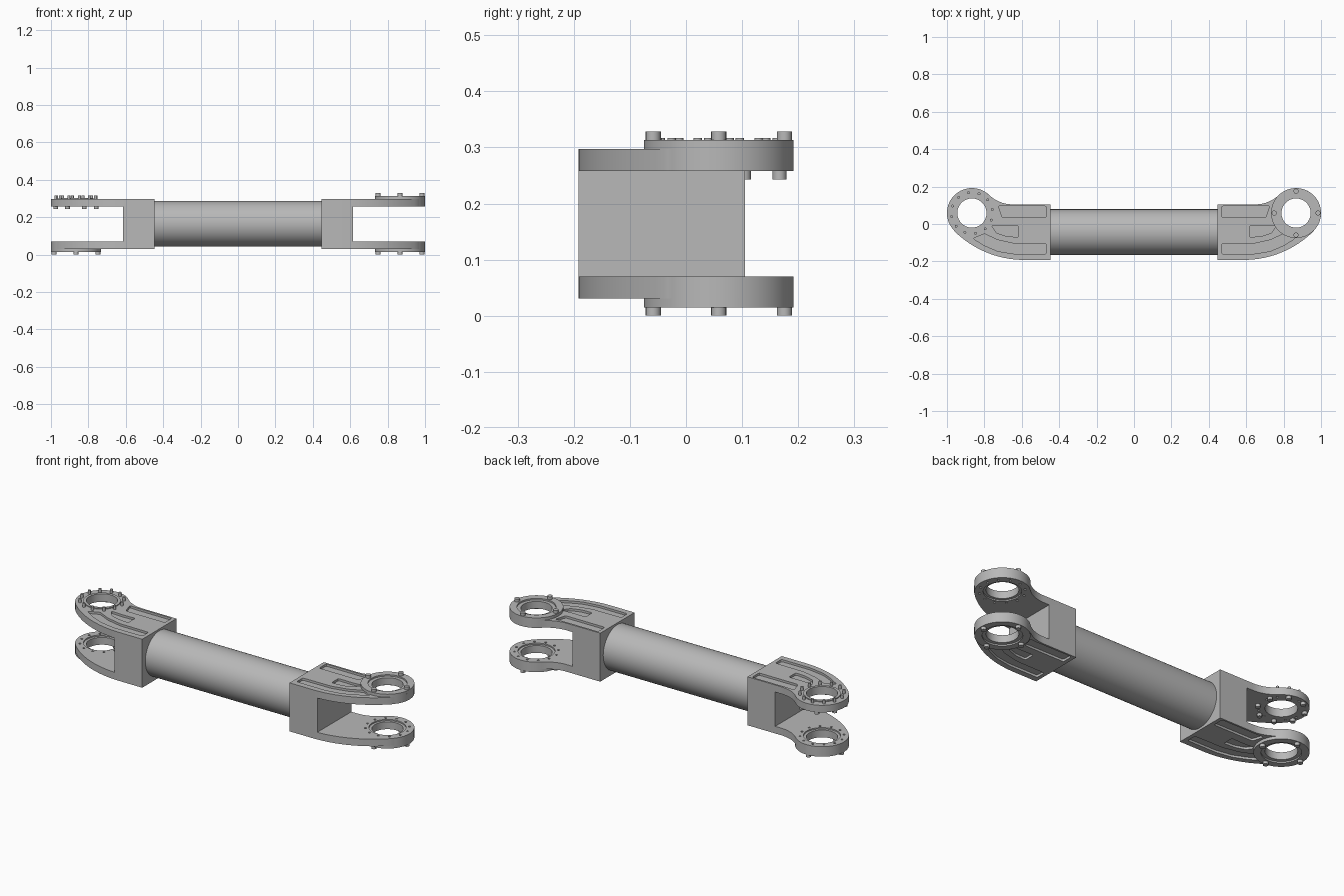
import bpy, bmesh
from math import pi, cos, sin, radians

cube = bpy.data.objects.get("Cube")
if cube:
    bpy.data.objects.remove(cube, do_unlink=True)

grey = bpy.data.materials.new("machined_grey")
grey.use_nodes = True
COLOR = (0.48, 0.48, 0.48, 1)
grey.diffuse_color = COLOR
grey.node_tree.nodes["Principled BSDF"].inputs["Base Color"].default_value = COLOR

# Main dimensions
LOW, HIGH = 0.031, 0.297            # outer faces of the fork plates
GAP_LOW, GAP_HIGH = 0.07, 0.258     # inner faces of the fork plates
EYE_X, EYE_Y, EYE_R = 0.8665, 0.0585, 0.1335
AXIS_Y, AXIS_Z = -0.043, 0.165
FACE_X, GAP_X = 0.447, 0.615


def make_object(name, bm):
    bmesh.ops.recalc_face_normals(bm, faces=bm.faces)
    mesh = bpy.data.meshes.new(name)
    bm.to_mesh(mesh)
    bm.free()
    mesh.materials.append(grey)
    ob = bpy.data.objects.new(name, mesh)
    bpy.context.collection.objects.link(ob)
    return ob


def smooth(ob):
    bpy.ops.object.select_all(action='DESELECT')
    ob.select_set(True)
    bpy.context.view_layer.objects.active = ob
    bpy.ops.object.shade_smooth_by_angle(angle=radians(30))


def arc(cx, cy, r, a0, a1, n):
    return [(cx + r * cos(radians(a0 + (a1 - a0) * i / n)),
             cy + r * sin(radians(a0 + (a1 - a0) * i / n))) for i in range(n + 1)]


def prism(bm, points, z0, z1, rounding=0):
    """Extrude an outline along z, optionally rounding its corners."""
    part = bmesh.new()
    face = part.faces.new([part.verts.new((x, y, z0)) for x, y in points])
    if rounding:
        bmesh.ops.bevel(part, geom=part.verts[:], offset=rounding, segments=3,
                        affect='VERTICES', profile=0.5)
        face = part.faces[:][0]
    ext = bmesh.ops.extrude_face_region(part, geom=[face])["geom"]
    bmesh.ops.translate(part, vec=(0, 0, z1 - z0),
                        verts=[v for v in ext if isinstance(v, bmesh.types.BMVert)])
    bmesh.ops.recalc_face_normals(part, faces=part.faces)
    temp = bpy.data.meshes.new("temp")
    part.to_mesh(temp)
    part.free()
    bm.from_mesh(temp)
    bpy.data.meshes.remove(temp)


def disc(x, y, r, n):
    return arc(x, y, r, 0, 360 * (n - 1) / n, n - 1)


def cut(ob, fill):
    """Subtract the shape made by fill(bm)."""
    bm = bmesh.new()
    fill(bm)
    cutter = make_object("cutter", bm)
    cutter.hide_render = True
    mod = ob.modifiers.new("cut", 'BOOLEAN')
    mod.operation, mod.solver, mod.object = 'DIFFERENCE', 'EXACT', cutter
    bpy.context.view_layer.objects.active = ob
    bpy.ops.object.modifier_apply(modifier=mod.name)
    bpy.data.objects.remove(cutter, do_unlink=True)


def lathe(name, profile, x, y, n=64):
    """Closed ring turned around a vertical axis from (radius, z) points."""
    bm = bmesh.new()
    rings = [[bm.verts.new((x + r * cos(2 * pi * i / n), y + r * sin(2 * pi * i / n), z))
              for i in range(n)] for r, z in profile]
    for a, b in zip(rings, rings[1:] + rings[:1]):
        for i in range(n):
            j = (i + 1) % n
            bm.faces.new((a[i], a[j], b[j], b[i]))
    ob = make_object(name, bm)
    smooth(ob)
    return ob


def studs(name, x, radius, size, count, offset, z0, z1):
    bm = bmesh.new()
    for i in range(count):
        a = radians(offset) + 2 * pi * i / count
        prism(bm, disc(x + radius * cos(a), EYE_Y + radius * sin(a), size, 16), z0, z1)
    smooth(make_object(name, bm))


# Lightening pockets on the outer fork faces
POCKETS = [
    [(0.468, 0.035), (0.468, 0.095), (0.69, 0.095), (0.725, 0.098), (0.705, 0.035)],
    [(0.617, -0.07), (0.617, -0.01), (0.69, -0.012), (0.762, -0.008), (0.735, -0.048),
     (0.68, -0.066)],
    [(0.468, -0.16), (0.468, -0.107), (0.64, -0.105), (0.73, -0.085), (0.8, -0.052),
     (0.86, -0.078), (0.8, -0.115), (0.73, -0.145), (0.64, -0.16)],
]


def build_fork(side, s):
    flip = lambda pts: [(s * x, y) for x, y in pts]

    # Outline: straight flank, convex sweep, round eye, concave fillet
    outline = [(FACE_X, -0.192)]
    outline += arc(0.587, 0.338, 0.53, 270, 315, 16)
    outline += arc(EYE_X, EYE_Y, EYE_R, -43, 133, 40)
    outline += arc(0.65, 0.284, 0.179, -46, -90, 12)
    outline += [(FACE_X, 0.105)]
    bm = bmesh.new()
    prism(bm, flip(outline), LOW, HIGH)
    fork = make_object(side + "_fork", bm)

    # Gap between the plates
    cut(fork, lambda b: prism(b, flip([(GAP_X, -0.4), (1.2, -0.4), (1.2, 0.4), (GAP_X, 0.4)]),
                              GAP_LOW, GAP_HIGH))

    # Cable slot through the block, drawn in (z, y) and turned to run along x
    def cable_slot(b):
        pts = arc(AXIS_Z, 0.035, 0.045, 0, 180, 16) + arc(AXIS_Z, -0.125, 0.045, 180, 360, 16)
        prism(b, pts, 0.4, 0.7)
        for v in b.verts:
            v.co = (s * v.co.z, v.co.y, v.co.x)
    cut(fork, cable_slot)

    # Bearing holes
    cut(fork, lambda b: prism(b, disc(s * EYE_X, EYE_Y, 0.092, 64), -0.1, 0.5))

    # Pockets and inner screw holes
    def details(b):
        for pts in POCKETS:
            prism(b, flip(pts), HIGH - 0.012, HIGH + 0.05, 0.008)
            prism(b, flip(pts), LOW - 0.05, LOW + 0.012, 0.008)
        for i in range(12):
            a = radians(10 + 30 * i)
            hole = disc(s * EYE_X + 0.11 * cos(a), EYE_Y + 0.11 * sin(a), 0.006, 10)
            prism(b, hole, GAP_LOW - 0.012, GAP_LOW + 0.02)
            prism(b, hole, GAP_HIGH - 0.02, GAP_HIGH + 0.012)
    cut(fork, details)
    smooth(fork)


def flange(name, s, z, d):
    """Stepped bearing cap on face z, pointing outward in direction d."""
    profile = [(0.078, -0.032), (0.078, 0.008), (0.097, 0.008), (0.097, 0.016),
               (EYE_R, 0.016), (EYE_R, 0), (0.092, 0), (0.092, -0.032)]
    lathe(name + "_cap", [(r, z + d * t) for r, t in profile], s * EYE_X, EYE_Y)
    studs(name + "_bolts", s * EYE_X, 0.117, 0.0135, 4, 0,
          *sorted((z + d * 0.01, z + d * 0.031)))


for side, s in (("left", 1), ("right", -1)):
    build_fork(side, s)
    flange(side + "_lower", s, LOW, -1)
flange("left_upper", 1, HIGH, 1)

# Inverted bearing on the right upper plate
lathe("right_upper_bearing", [(0.078, GAP_HIGH), (0.078, HIGH + 0.005), (0.093, HIGH + 0.005),
                              (0.093, GAP_HIGH)], -EYE_X, EYE_Y)
studs("right_upper_bolts", -EYE_X, 0.117, 0.0125, 8, 22.5, 0.243, GAP_HIGH + 0.005)
studs("right_upper_screws", -EYE_X, 0.11, 0.0075, 12, 10, HIGH - 0.01, 0.317)

# Hollow tube joining the forks
tube = lathe("tube", [(0.11, -FACE_X), (0.122, -FACE_X), (0.122, FACE_X), (0.11, FACE_X)], 0, 0, 96)
tube.rotation_euler = (0, pi / 2, 0)
tube.location = (0, AXIS_Y, AXIS_Z)
